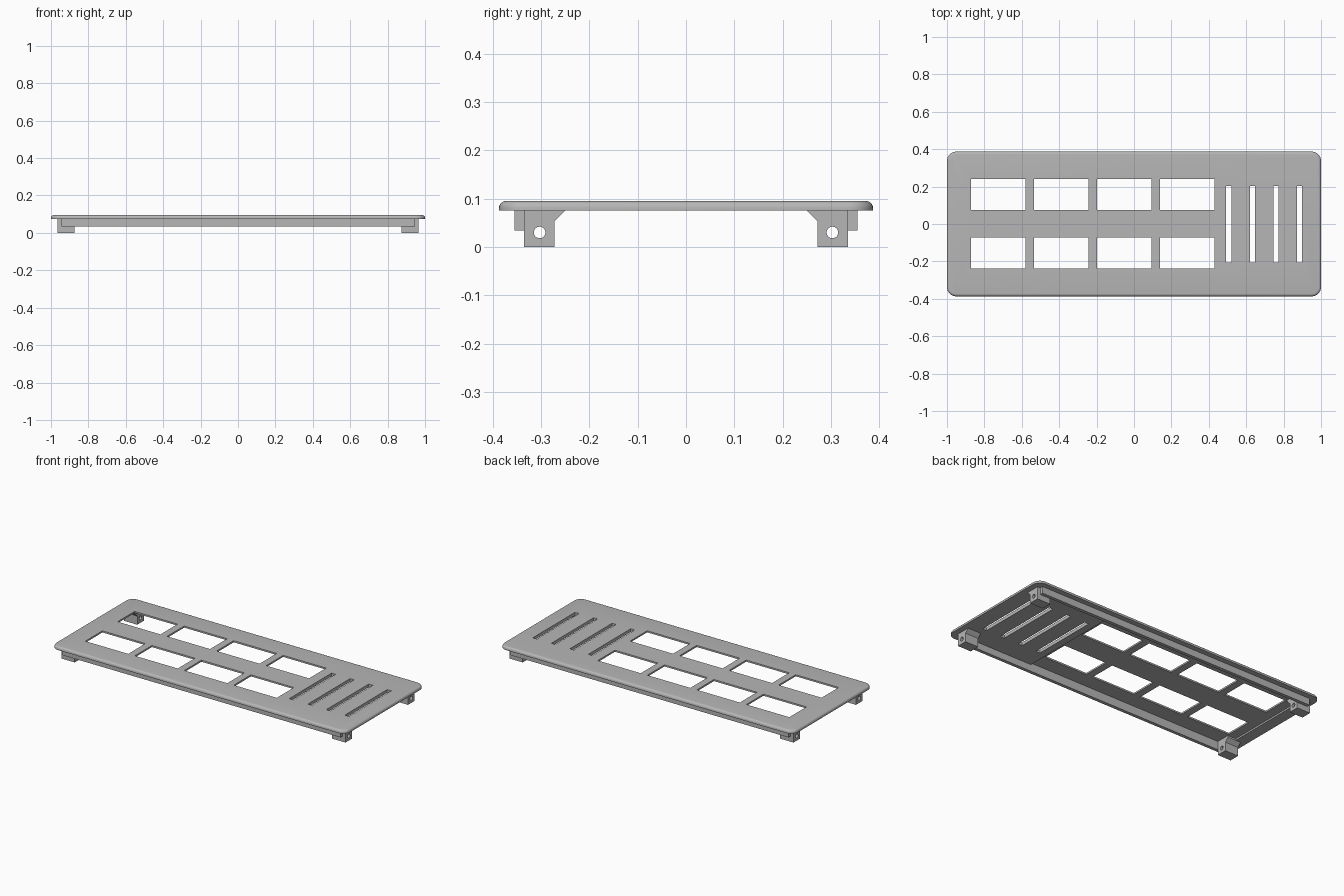
import bpy, bmesh, math
from mathutils import Matrix, Vector

if "Cube" in bpy.data.objects:
    bpy.data.objects.remove(bpy.data.objects["Cube"], do_unlink=True)

grey = bpy.data.materials.new("plain_grey")
grey.use_nodes = True
COLOUR = (0.47, 0.47, 0.47, 1)
grey.diffuse_color = COLOUR
grey.node_tree.nodes["Principled BSDF"].inputs["Base Color"].default_value = COLOUR


def finish(name, bm):
    bmesh.ops.recalc_face_normals(bm, faces=bm.faces)
    mesh = bpy.data.meshes.new(name)
    bm.to_mesh(mesh)
    bm.free()
    mesh.materials.append(grey)
    obj = bpy.data.objects.new(name, mesh)
    bpy.context.collection.objects.link(obj)
    return obj


def add_box(bm, x0, x1, y0, y1, z0, z1):
    centre = Vector((x0 + x1, y0 + y1, z0 + z1)) / 2
    size = Matrix.Diagonal((x1 - x0, y1 - y0, z1 - z0, 1))
    return bmesh.ops.create_cube(bm, size=1, matrix=Matrix.Translation(centre) @ size)


def cut(obj, cutter):
    cutter.hide_render = True
    mod = obj.modifiers.new("cut", "BOOLEAN")
    mod.operation = "DIFFERENCE"
    mod.solver = "EXACT"
    mod.object = cutter
    bpy.context.view_layer.objects.active = obj
    bpy.ops.object.modifier_apply(modifier=mod.name)
    bpy.data.objects.remove(cutter, do_unlink=True)


def smooth(obj):
    bpy.ops.object.select_all(action="DESELECT")
    obj.select_set(True)
    bpy.context.view_layer.objects.active = obj
    bpy.ops.object.shade_smooth_by_angle(angle=math.radians(30))


BASE, TOP = 0.075, 0.095

# Cover plate: rounded corners and a softened upper rim
bm = bmesh.new()
add_box(bm, -1, 1, -0.387, 0.387, BASE, TOP)
upright = [e for e in bm.edges if abs(e.verts[0].co.z - e.verts[1].co.z) > 0.01]
bmesh.ops.bevel(bm, geom=upright, offset=0.05, segments=8, profile=0.5, affect="EDGES")
rim = [e for e in bm.edges if all(v.co.z > TOP - 0.001 for v in e.verts)]
bmesh.ops.bevel(bm, geom=rim, offset=0.014, segments=5, profile=0.5, affect="EDGES")
plate = finish("cover_plate", bm)

# Shallow pocket under the window area
bm = bmesh.new()
add_box(bm, -0.93, 0.45, -0.335, 0.335, 0.05, 0.085)
cut(plate, finish("pocket_cutter", bm))

# Two rows of windows and four narrow vent slots
bm = bmesh.new()
for col in range(4):
    x = -0.725 + col * 0.3365
    for y in (-0.155, 0.158):
        add_box(bm, x - 0.146, x + 0.146, y - 0.083, y + 0.083, 0.04, 0.12)
    s = 0.507 + col * 0.126
    add_box(bm, s - 0.014, s + 0.014, -0.207, 0.204, 0.04, 0.12)
cut(plate, finish("opening_cutter", bm))
smooth(plate)

# Long rails along both sides
for side, label in ((-1, "front"), (1, "back")):
    bm = bmesh.new()
    y0, y1 = sorted((side * 0.335, side * 0.355))
    add_box(bm, -0.945, 0.945, y0, y1, 0.034, 0.08)
    finish(label + "_rail", bm)

# Feet: gusseted profile swept along x, drilled through
PROFILE = [(0.335, 0), (0.272, 0), (0.272, 0.053), (0.25, 0.075), (0.25, 0.086), (0.335, 0.086)]
for sy, depth in ((-1, "front"), (1, "back")):
    for sx, hand in ((-1, "right"), (1, "left")):
        bm = bmesh.new()
        face = bm.faces.new([bm.verts.new((sx * 0.875, sy * y, z)) for y, z in PROFILE])
        swept = bmesh.ops.extrude_face_region(bm, geom=[face])["geom"]
        bmesh.ops.translate(bm, vec=(sx * 0.09, 0, 0),
                            verts=[g for g in swept if isinstance(g, bmesh.types.BMVert)])
        foot = finish(f"{depth}_{hand}_foot", bm)
        bm = bmesh.new()
        turn = Matrix.Translation((sx * 0.92, sy * 0.303, 0.03)) @ Matrix.Rotation(math.pi / 2, 4, "Y")
        bmesh.ops.create_cone(bm, cap_ends=True, segments=24, radius1=0.012,
                              radius2=0.012, depth=0.2, matrix=turn)
        cut(foot, finish("hole_cutter", bm))
        smooth(foot)
